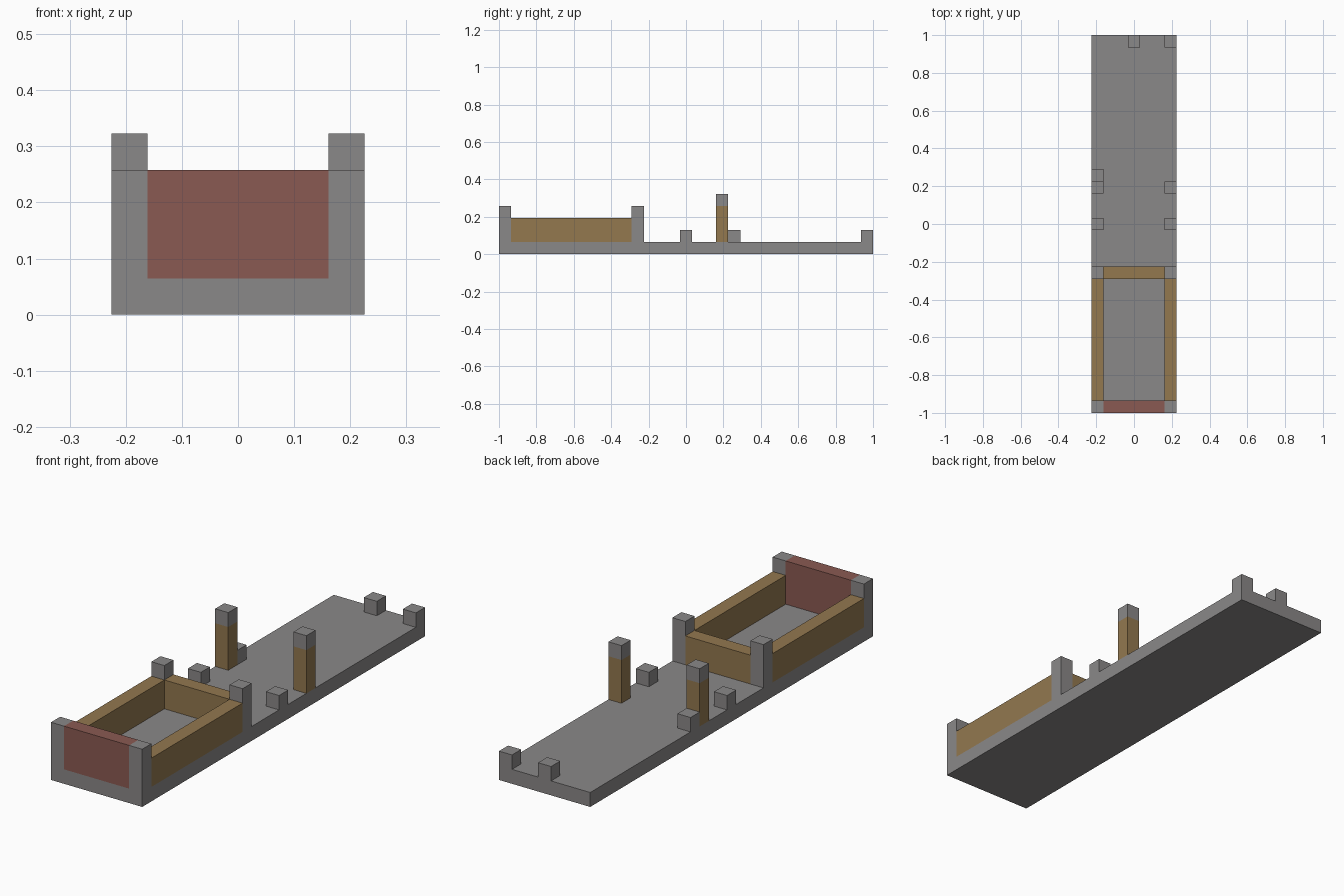
import bpy
import bmesh
from mathutils import Matrix, Vector

cube = bpy.data.objects.get("Cube")
if cube:
    bpy.data.objects.remove(cube, do_unlink=True)

U = 2 / 31  # one block; the model is 7 blocks wide and 31 long


def material(name, rgb):
    # 8-bit colour converted to linear
    color = [((c / 255 + 0.055) / 1.055) ** 2.4 for c in rgb] + [1]
    mat = bpy.data.materials.new(name)
    mat.use_nodes = True
    mat.diffuse_color = color
    bsdf = mat.node_tree.nodes["Principled BSDF"]
    bsdf.inputs["Base Color"].default_value = color
    bsdf.inputs["Roughness"].default_value = 0.9
    return mat


stone = material("stone grey", (138, 136, 136))
wood = material("wood brown", (147, 120, 79))
brick = material("brick red", (138, 90, 82))


def box(name, start, size, mat):
    """Box in block units, counted from the front right corner at ground level."""
    size = Vector(size)
    center = Vector(start) + size / 2 - Vector((3.5, 15.5, 0))
    bm = bmesh.new()
    bmesh.ops.create_cube(bm, size=1, matrix=Matrix.Diagonal((*(size * U), 1)))
    mesh = bpy.data.meshes.new(name)
    bm.to_mesh(mesh)
    bm.free()
    mesh.materials.append(mat)
    obj = bpy.data.objects.new(name, mesh)
    obj.location = center * U
    bpy.context.collection.objects.link(obj)
    return obj


# Floor slab
box("floor_slab", (0, 0, 0), (7, 31, 1), stone)

# Walled enclosure at the front
box("front_panel", (1, 0, 1), (5, 1, 3), brick)
box("rear_wall", (1, 11, 1), (5, 1, 2), wood)

# Parts repeated on both sides
for side, x in (("right", 0), ("left", 6)):
    box(f"{side}_wall", (x, 1, 1), (1, 10, 2), wood)
    box(f"{side}_front_post", (x, 0, 1), (1, 1, 3), stone)
    box(f"{side}_rear_post", (x, 11, 1), (1, 1, 3), stone)
    box(f"{side}_middle_block", (x, 15, 1), (1, 1, 1), stone)
    box(f"{side}_tall_post", (x, 18, 1), (1, 1, 3), wood)
    box(f"{side}_tall_post_cap", (x, 18, 4), (1, 1, 1), stone)

# Single blocks
box("right_step_block", (0, 19, 1), (1, 1, 1), stone)
box("back_center_block", (3, 30, 1), (1, 1, 1), stone)
box("back_left_block", (6, 30, 1), (1, 1, 1), stone)
